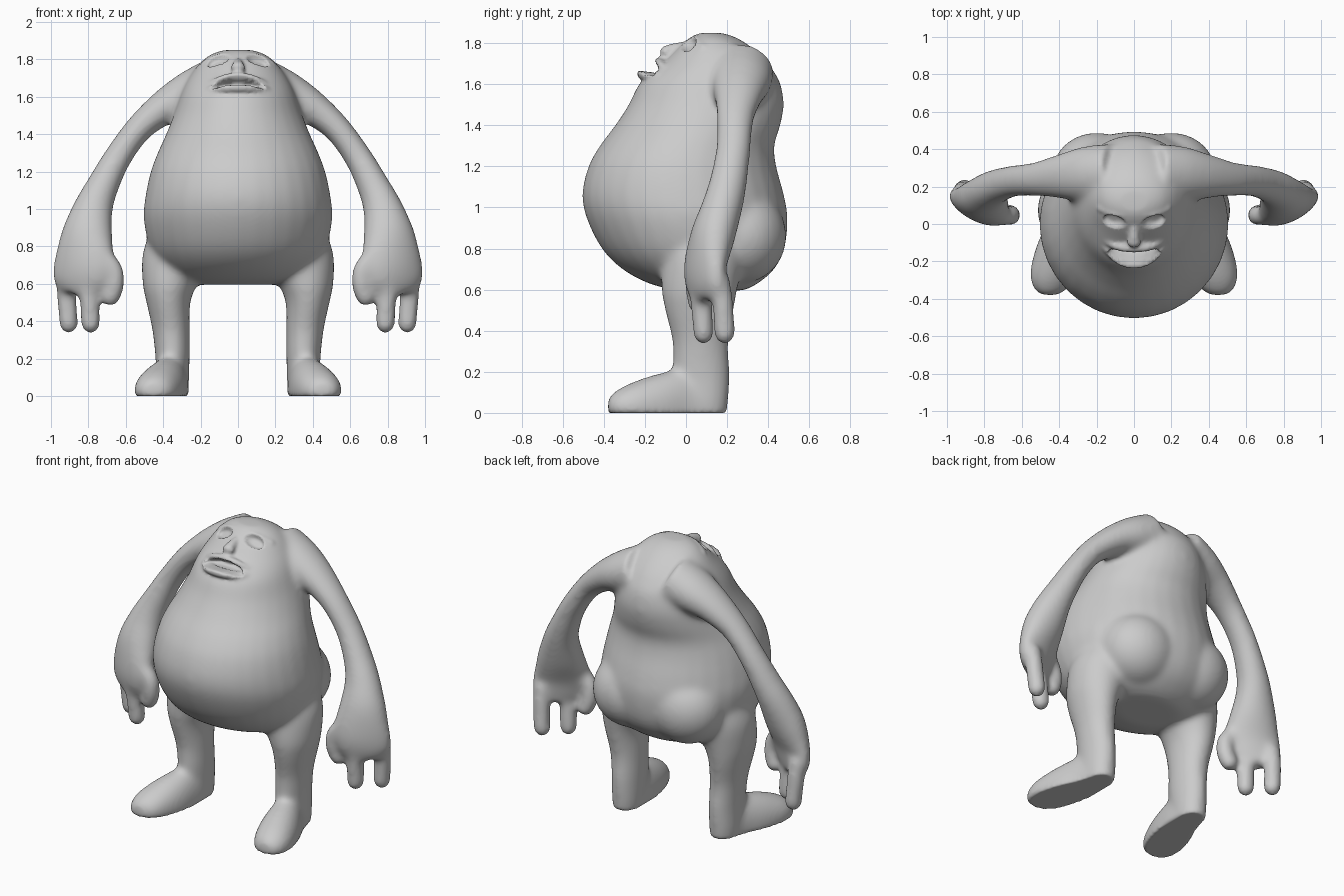
import bpy, bmesh, math
from mathutils import Vector, Matrix

if "Cube" in bpy.data.objects:
    bpy.data.objects.remove(bpy.data.objects["Cube"])

SIDES = 32


def spline(keys, steps=6):
    """Catmull-Rom through tuples of any length."""
    pts = [keys[0]] + list(keys) + [keys[-1]]
    out = []
    for i in range(1, len(pts) - 2):
        for k in range(steps):
            t = k / steps
            out.append([0.5 * (2 * b + (c - a) * t + (2 * a - 5 * b + 4 * c - d) * t * t
                               + (3 * b - a - 3 * c + d) * t ** 3)
                        for a, b, c, d in zip(*pts[i - 1:i + 3])])
    out.append(list(keys[-1]))
    return out


def loft(bm, keys, ref=None):
    """Keys are x, y, z, radius u, radius v, twist. No ref means level rings."""
    ks = spline(keys)
    rings = []
    for i, (x, y, z, ru, rv, tw) in enumerate(ks):
        u, v = Vector((1, 0, 0)), Vector((0, 1, 0))
        if ref:
            a, b = ks[max(i - 1, 0)], ks[min(i + 1, len(ks) - 1)]
            t = (Vector(b[:3]) - Vector(a[:3])).normalized()
            u = Vector(ref).cross(t).normalized()
            u.rotate(Matrix.Rotation(tw, 3, t))
            v = t.cross(u)
        ring = []
        for j in range(SIDES):
            g = math.tau * j / SIDES
            ring.append(bm.verts.new(Vector((x, y, z)) + u * ru * math.cos(g) + v * rv * math.sin(g)))
        rings.append(ring)
    for r0, r1 in zip(rings, rings[1:]):
        for j in range(SIDES):
            k = (j + 1) % SIDES
            bm.faces.new((r0[j], r0[k], r1[k], r1[j]))
    bm.faces.new(rings[0][::-1])
    bm.faces.new(rings[-1])


def ball(bm, c, r):
    m = Matrix.Translation(c) @ Matrix.Diagonal((*r, 1))
    bmesh.ops.create_uvsphere(bm, u_segments=24, v_segments=16, radius=1, matrix=m)


def tube(bm, pts, r, ref):
    """Round-ended tube of constant radius."""
    loft(bm, [(*p, r, r, 0) for p in pts], ref)
    for p in (pts[0], pts[-1]):
        ball(bm, p, (r, r, r))


def fuse(bm, name, voxel, smooth):
    """Merge the overlapping parts into one skin with blended joints."""
    bmesh.ops.recalc_face_normals(bm, faces=bm.faces)
    me = bpy.data.meshes.new(name)
    bm.to_mesh(me)
    bm.free()
    ob = bpy.data.objects.new(name, me)
    bpy.context.collection.objects.link(ob)
    m = ob.modifiers.new("remesh", 'REMESH')
    m.mode, m.voxel_size = 'VOXEL', voxel
    m = ob.modifiers.new("smooth", 'SMOOTH')
    m.factor, m.iterations = 0.5, smooth
    ev = ob.evaluated_get(bpy.context.evaluated_depsgraph_get())
    done = bpy.data.meshes.new_from_object(ev)
    bpy.data.objects.remove(ob)
    for v in done.vertices:          # flat soles
        v.co.z = max(v.co.z, 0)
    return done


def push(me, c, r, vec, bend=0):
    """Soft dent inside an ellipsoid; bend curves it down at the sides."""
    for v in me.vertices:
        d = v.co - Vector(c)
        d.z += bend * d.x ** 2
        q = sum((d[i] / r[i]) ** 2 for i in range(3))
        if q < 1:
            v.co += Vector(vec) * (1 - q * q)


bm = bmesh.new()

# torso and head: z, front y, back y, half width
torso = [(.595, -.04, .28, .20), (.63, -.18, .35, .34), (.70, -.31, .43, .42),
         (.80, -.41, .48, .475), (.95, -.485, .495, .505), (1.07, -.505, .475, .495),
         (1.2, -.475, .44, .467), (1.3, -.42, .43, .43), (1.4, -.345, .46, .385),
         (1.5, -.28, .477, .345), (1.6, -.23, .462, .31), (1.66, -.17, .43, .285),
         (1.72, -.10, .385, .25), (1.78, -.04, .32, .205), (1.825, .015, .25, .15),
         (1.85, .06, .18, .08)]
loft(bm, [(0, (f + b) / 2, z, w, (b - f) / 2, 0) for z, f, b, w in torso])

for s in (1, -1):
    # buttock
    ball(bm, (.2 * s, .27, .86), (.24, .22, .23))
    # arm and palm
    arm = [(.12, .27, 1.66, .15, .16, 0), (.26, .265, 1.61, .125, .15, 0),
           (.39, .255, 1.545, .095, .12, 0), (.525, .24, 1.435, .075, .092, 0),
           (.64, .23, 1.28, .075, .085, 0), (.725, .205, 1.12, .088, .092, -.1),
           (.775, .175, 1.0, .108, .1, -.2), (.808, .13, .86, .142, .105, -.35),
           (.825, .095, .72, .17, .085, -.45), (.85, .1, .62, .16, .07, -.45),
           (.86, .115, .55, .125, .05, -.5)]
    loft(bm, [(x * s, y, z, a, b, t * s) for x, y, z, a, b, t in arm], (0, 1, 0))
    # fingers and thumb
    for pts in ([(.92, .165, .64), (.915, .18, .52), (.905, .188, .385)],
                [(.81, .06, .64), (.795, .075, .52), (.788, .085, .385)],
                [(.715, .05, .74), (.665, .045, .67), (.66, .05, .59), (.682, .06, .53)]):
        tube(bm, [(x * s, y, z) for x, y, z in pts], .053, (0, 1, 0))
    # leg
    leg = [(.29, .09, .88, .18, .2, 0), (.325, .08, .75, .187, .2, 0), (.363, .065, .6, .147, .185, 0),
           (.372, .065, .5, .118, .168, 0), (.358, .07, .35, .1, .138, 0),
           (.35, .075, .2, .092, .138, 0), (.35, .09, .06, .088, .118, 0), (.35, .09, -.03, .08, .105, 0)]
    loft(bm, [(k[0] * s, *k[1:]) for k in leg])
    # foot
    foot = [(.35, .12, .03, .08, .1, 0), (.362, 0, .03, .1, .18, 0), (.40, -.14, .03, .122, .16, 0),
            (.44, -.27, .03, .118, .115, 0), (.455, -.345, .03, .09, .075, 0), (.458, -.38, .03, .045, .04, 0)]
    loft(bm, [(k[0] * s, *k[1:]) for k in foot], (0, 0, 1))
base = fuse(bm, "body_base", .014, 22)

# face relief added on the blended body
bm = bmesh.new()
bm.from_mesh(base)
bpy.data.meshes.remove(base)
# lower lip, upper lip
tube(bm, [(-.145, -.125, 1.635), (-.08, -.19, 1.645), (0, -.212, 1.65), (.08, -.19, 1.645), (.145, -.125, 1.635)],
     .026, (0, 0, 1))
tube(bm, [(-.14, -.095, 1.665), (-.08, -.122, 1.695), (0, -.132, 1.708), (.08, -.122, 1.695), (.14, -.095, 1.665)],
     .022, (0, 0, 1))
# nose
loft(bm, [(0, .04, 1.79, .02, .02, 0), (0, -.04, 1.775, .026, .028, 0), (0, -.1, 1.758, .036, .03, 0)], (0, 0, 1))
ball(bm, (0, -.097, 1.757), (.038, .03, .03))
# brows
for s in (1, -1):
    tube(bm, [(.05 * s, .05, 1.818), (.11 * s, .055, 1.808), (.18 * s, .085, 1.775)], .02, (0, 0, 1))
skin = fuse(bm, "body_skin", .011, 4)
# mouth opening and eye sockets
push(skin, (0, -.165, 1.682), (.15, .08, .026), (0, .055, -.02), 1.6)
for s in (1, -1):
    push(skin, (.11 * s, .012, 1.795), (.07, .04, .045), (0, .022, -.022))

body = bpy.data.objects.new("body", skin)
bpy.context.collection.objects.link(body)
for p in skin.polygons:
    p.use_smooth = True
